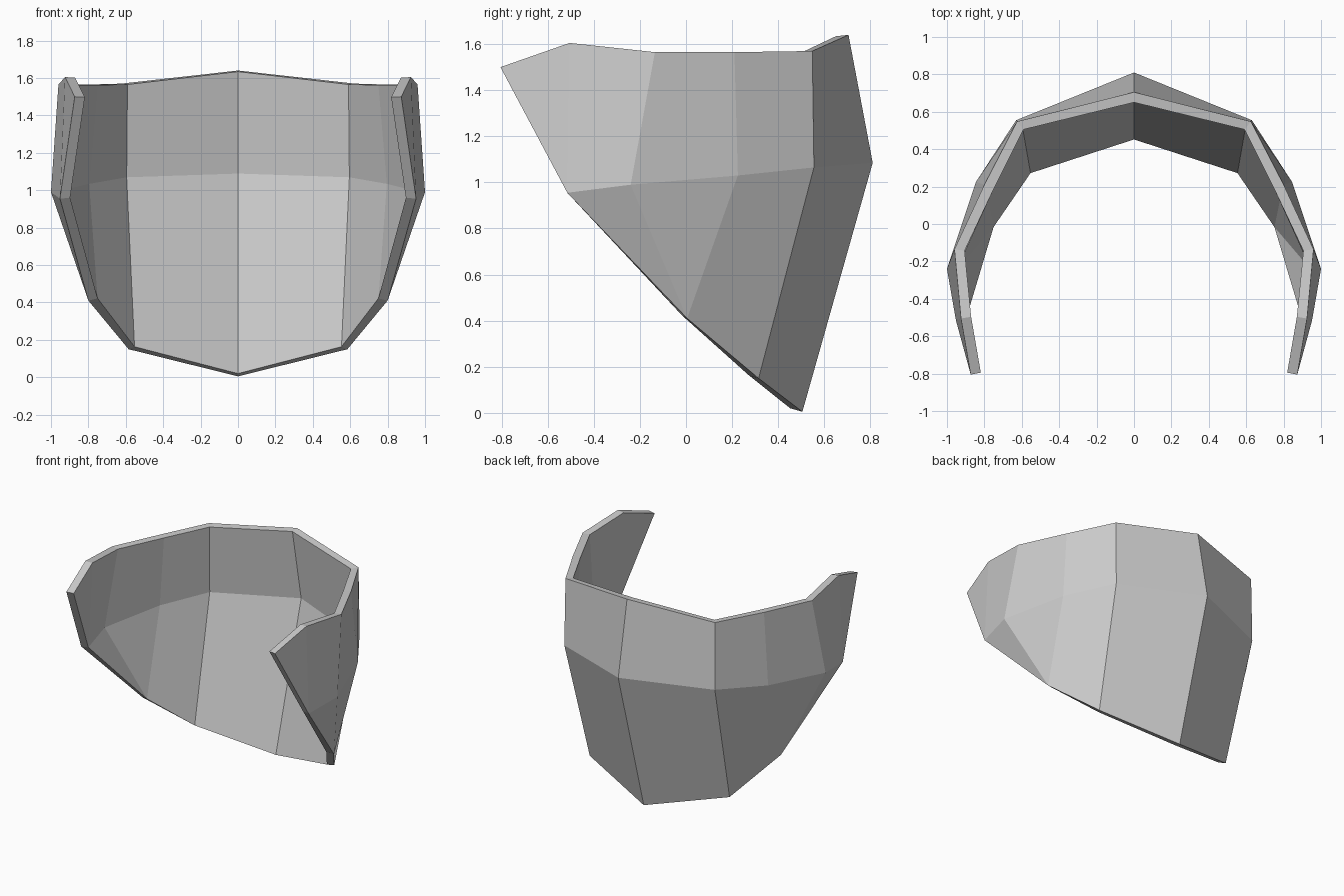
import bpy
import bmesh

default = bpy.data.objects.get("Cube")
if default:
    bpy.data.objects.remove(default, do_unlink=True)

# One plain grey for the whole shell
grey = bpy.data.materials.new("plain grey")
grey.use_nodes = True
colour = (0.6, 0.6, 0.6, 1)
grey.diffuse_color = colour
grey.node_tree.nodes["Principled BSDF"].inputs["Base Color"].default_value = colour

# Outer surface rows of the left half, from the back centre to the front tip
top = [(0, .705, 1.64), (.625, .548, 1.57), (.80, .21, 1.565),
       (.96, -.135, 1.565), (.925, -.505, 1.605)]
middle = [(0, .81, 1.085), (.63, .555, 1.065), (.845, .225, 1.03),
          (1.0, -.24, .99), (.952, -.515, .955)]
bottom = [(0, .505, .005), (.585, .315, .15), (.80, .005, .41)]
tip = (.873, -.805, 1.5)

bm = bmesh.new()
row_t, row_m, row_b = ([bm.verts.new(p) for p in row] for row in (top, middle, bottom))
tip_vert = bm.verts.new(tip)

# Upper and lower bands of panels
for upper, lower in ((row_t, row_m), (row_m, row_b)):
    for i in range(len(lower) - 1):
        bm.faces.new((upper[i], lower[i], lower[i + 1], upper[i + 1]))

# Triangles closing the lower front edge and the pointed cheek
bm.faces.new((row_m[2], row_b[2], row_m[3]))
bm.faces.new((row_m[3], row_b[2], row_m[4]))
bm.faces.new((row_t[4], row_m[4], tip_vert))

# Make the panels face outward
bm.normal_update()
for face in bm.faces:
    centre = face.calc_center_median()
    if face.normal.x * centre.x + face.normal.y * centre.y < 0:
        face.normal_flip()

mesh = bpy.data.meshes.new("curved_shell")
bm.to_mesh(mesh)
bm.free()
mesh.materials.append(grey)
shell = bpy.data.objects.new("curved_shell", mesh)
bpy.context.collection.objects.link(shell)

# Mirror the half, then thicken it inward
mirror = shell.modifiers.new("Mirror", "MIRROR")
mirror.use_clip = True
thickness = shell.modifiers.new("Thickness", "SOLIDIFY")
thickness.thickness = 0.055
thickness.offset = -1
